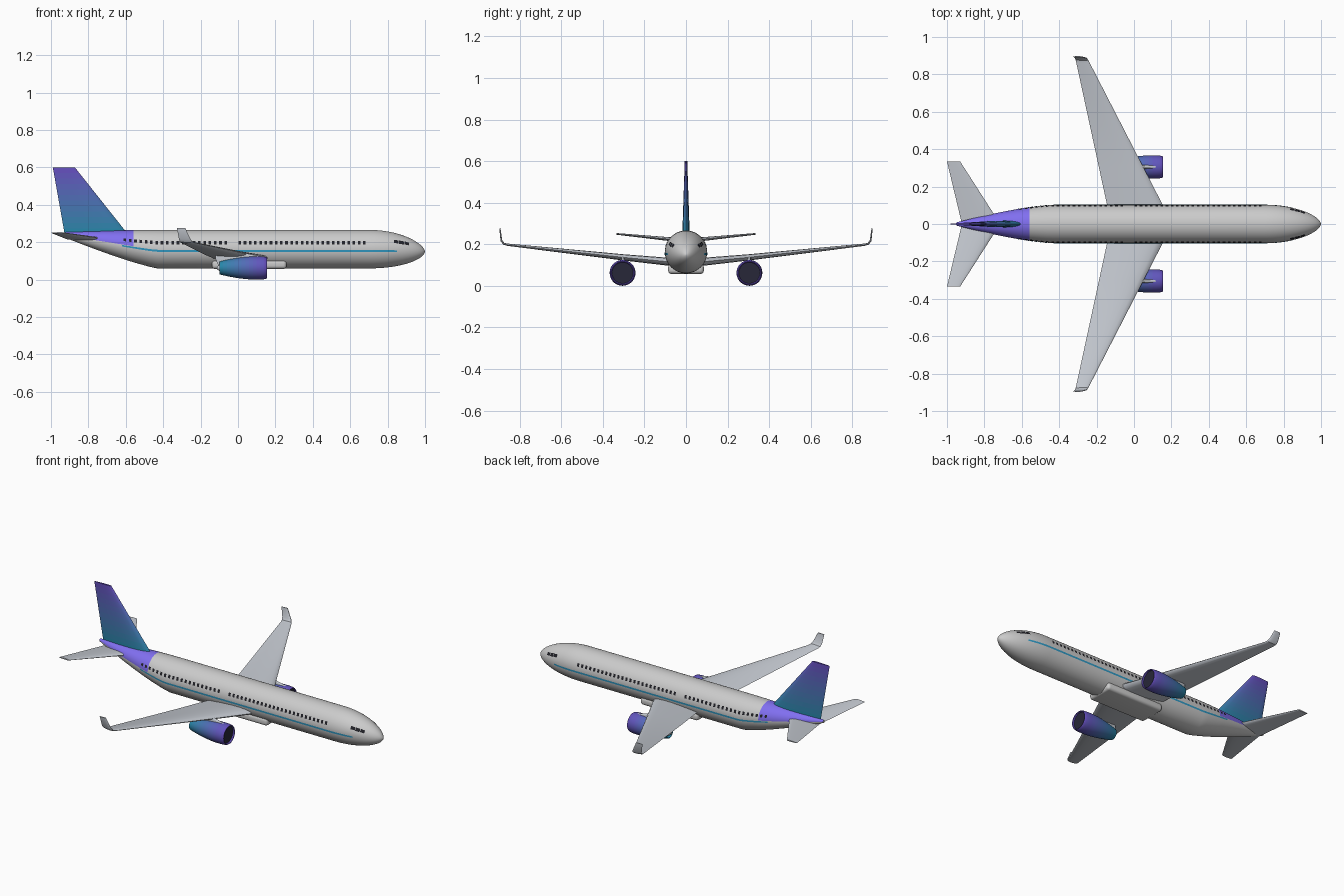
import bpy, bmesh
from math import sin, cos, pi, sqrt, radians
from mathutils import Vector

if "Cube" in bpy.data.objects:
    bpy.data.objects.remove(bpy.data.objects["Cube"])


def material(name, rgb):
    m = bpy.data.materials.new(name)
    m.diffuse_color = (*rgb, 1)
    m.use_nodes = True
    m.node_tree.nodes["Principled BSDF"].inputs["Base Color"].default_value = m.diffuse_color
    return m


def lerp(a, b, t):
    return a + (b - a) * t


white = material("white", (0.82, 0.82, 0.83))
grey = material("wing_grey", (0.56, 0.59, 0.64))
violet = material("violet", (0.22, 0.16, 0.88))
blue = material("stripe_blue", (0.03, 0.32, 0.55))
dark = material("dark", (0.015, 0.015, 0.02))
navy = material("fan_navy", (0.02, 0.02, 0.04))
GRAD = 12
teal_c, purple_c = (0.02, 0.24, 0.40), (0.13, 0.08, 0.52)
gradient = [material(f"gradient_{i}", [lerp(a, b, i / (GRAD - 1)) for a, b in zip(teal_c, purple_c)])
            for i in range(GRAD)]


def finish(name, bm, mats, mirror=False, recalc=True, angle=35):
    if recalc:
        bmesh.ops.recalc_face_normals(bm, faces=bm.faces)
    me = bpy.data.meshes.new(name)
    bm.to_mesh(me)
    bm.free()
    ob = bpy.data.objects.new(name, me)
    bpy.context.collection.objects.link(ob)
    for m in mats:
        me.materials.append(m)
    bpy.ops.object.select_all(action='DESELECT')
    ob.select_set(True)
    bpy.context.view_layer.objects.active = ob
    bpy.ops.object.shade_smooth_by_angle(angle=radians(angle))
    if mirror:
        md = ob.modifiers.new("mirror", 'MIRROR')
        md.use_axis = (False, True, False)
        md.use_clip = False
        md.use_mirror_merge = False
    return ob


def loft(name, rings, mats, pick=None, mirror=False, caps=True):
    """Skin closed rings; pick(face centre) gives the material slot."""
    bm = bmesh.new()
    vs = [[bm.verts.new(p) for p in r] for r in rings]
    n = len(vs[0])
    for a, b in zip(vs, vs[1:]):
        for i in range(n):
            j = (i + 1) % n
            bm.faces.new((a[i], a[j], b[j], b[i]))
    if caps:
        bm.faces.new(vs[0])
        bm.faces.new(vs[-1])
    if pick:
        for f in bm.faces:
            f.material_index = pick(f.calc_center_median())
    return finish(name, bm, mats, mirror)


# Fuselage cross-section: centre height, vertical and lateral radius
def hull(x):
    if x > 0.7:
        t = min((x - 0.7) / 0.3, 0.99995)
        k = (1 - t * t) ** 0.6
        return 0.163 - 0.013 * t * t, 0.103 * k, 0.102 * k
    if x < -0.43:
        t = (-0.43 - x) / 0.52
        top, bot = 0.266 - 0.014 * t * t, 0.06 + 0.175 * t ** 1.2
        return (top + bot) / 2, (top - bot) / 2, 0.102 * (1 - 0.92 * t ** 1.45)
    return 0.163, 0.103, 0.102


def skin(x, a, off=0.0):
    cz, rz, ry = hull(x)
    return Vector((x, (ry + off) * cos(a), cz + (rz + off) * sin(a)))


# Fuselage with painted tail top
SEG = 48
xs = [-0.95 + 0.03 * i for i in range(14)] + [-0.47, -0.43, -0.2, 0.1, 0.4, 0.7]
xs += [0.7 + 0.3 * sin(pi / 2 * i / 18) for i in range(1, 19)]
loft("fuselage", [[skin(x, 2 * pi * i / SEG) for i in range(SEG)] for x in xs], [white, violet],
     lambda c: int(c.x < -0.56 and c.z > hull(c.x)[0]))


# Painted patches that follow the fuselage skin on both sides
def patches(name, spans, mat, off, n=1):
    bm = bmesh.new()
    for x0, x1, a0, a1 in spans:
        for side in (1, -1):
            row = []
            for i in range(n + 1):
                x = lerp(x0, x1, i / n)
                row.append([skin(x, radians(a), off) for a in (a0, a1)])
            vs = [[bm.verts.new((p.x, p.y * side, p.z)) for p in r] for r in row]
            for p, q in zip(vs, vs[1:]):
                f = bm.faces.new((p[0], p[1], q[1], q[0]))
                f.normal_update()
                if f.normal.y * side < 0:
                    f.normal_flip()
    return finish(name, bm, [mat], recalc=False)


groups = [(-0.605, -0.065, 20), (0.01, 0.675, 25)]
windows = []
for start, end, count in groups:
    for i in range(count):
        x = lerp(start, end, i / (count - 1))
        windows.append((x - 0.007, x + 0.007, 14, 25))
patches("cabin_windows", windows, dark, 0.0015)
patches("cockpit_windows", [(0.833, 0.859, 23, 35), (0.862, 0.887, 22, 36), (0.89, 0.914, 23, 37)],
        dark, 0.002, 2)
patches("side_stripe", [(-0.62, 0.85, -8, -2)], blue, 0.0012, 60)


# Airfoil ring: leading x, trailing x, y, z, thickness, tilt of the thickness axis
def foil(le, te, y, z, t, tilt=0):
    n, pts = 9, []
    us = [(1 - cos(pi * i / n)) / 2 for i in range(n + 1)]
    for s, seq in ((1, us), (-1, us[-2:0:-1])):
        for u in seq:
            h = s * t * (1.48 * sqrt(u) - 0.63 * u - 1.76 * u ** 2 + 1.42 * u ** 3 - 0.50 * u ** 4 + 0.03 * u)
            pts.append((lerp(le, te, u), y - h * sin(radians(tilt)), z + h * cos(radians(tilt))))
    return pts


# Main wings with upturned tips
loft("wings", [foil(0.206, -0.122, 0.0, 0.108, 0.042),
               foil(0.052, -0.187, 0.30, 0.137, 0.030),
               foil(-0.236, -0.308, 0.86, 0.198, 0.011, 6),
               foil(-0.244, -0.312, 0.877, 0.203, 0.010, 30),
               foil(-0.254, -0.316, 0.888, 0.218, 0.009, 62),
               foil(-0.283, -0.327, 0.895, 0.277, 0.006, 86)], [grey], mirror=True)

# Horizontal tailplanes
loft("tailplanes", [foil(-0.715, -0.92, 0.0, 0.217, 0.022),
                    foil(-0.93, -1.0, 0.335, 0.25, 0.008)], [grey], mirror=True)

# Vertical fin with colour gradient
fin = []
for i in range(GRAD + 1):
    t = i / GRAD
    fin.append(foil(lerp(-0.59, -0.872, t), lerp(-0.927, -0.99, t), 0, lerp(0.245, 0.6, t),
                    lerp(0.036, 0.012, t), 90))
loft("tail_fin", fin, gradient, lambda c: max(0, min(GRAD - 1, int((c.z - 0.245) / 0.355 * GRAD))))


# Engines: profiles turned about the x axis
EY, EZ = 0.305, 0.0625


def turned(name, profile, mats, pick=None, caps=False, seg=36):
    rings = [[(x, EY + r * cos(2 * pi * i / seg), EZ + r * sin(2 * pi * i / seg)) for i in range(seg)]
             for x, r in profile]
    return loft(name, rings, mats, pick, True, caps)


def cowl_radius(x):
    u = max(0.0, (0.09 - x) / 0.19)
    return 0.0622 - 0.028 * u ** 1.7


cowl = [(-0.08, 0.026), (-0.1, 0.030)]
cowl += [(x, cowl_radius(x)) for x in [-0.1 + 0.02 * i for i in range(12)]]
cowl += [(0.138, 0.0608), (0.149, 0.0585), (0.154, 0.0555), (0.152, 0.0525), (0.142, 0.0505)]
turned("engine_nacelles", cowl, gradient, lambda c: max(0, min(GRAD - 1, int((c.x + 0.1) / 0.25 * GRAD))))
turned("engine_intakes", [(0.143, 0.0508), (0.105, 0.049), (0.1045, 0.002)], [navy], caps=True)
turned("engine_spinners", [(0.104, 0.013), (0.115, 0.011), (0.124, 0.007), (0.128, 0.001)], [grey], caps=True)
turned("engine_exhausts", [(-0.07, 0.027), (-0.09, 0.022), (-0.112, 0.008)], [grey], caps=True)

# Fan blades
bm = bmesh.new()
for i in range(18):
    a = 2 * pi * i / 18
    pts = [(0.107, 0.012, a), (0.107, 0.048, a - 0.08), (0.116, 0.048, a + 0.14), (0.113, 0.012, a + 0.25)]
    bm.faces.new([bm.verts.new((x, EY + r * cos(b), EZ + r * sin(b))) for x, r, b in pts])
finish("fan_blades", bm, [navy], mirror=True)

# Engine pylons
loft("engine_pylons", [foil(0.06, -0.105, EY, 0.075, 0.018, 90),
                       foil(0.115, -0.12, EY, 0.11, 0.02, 90),
                       foil(0.12, -0.12, EY, 0.125, 0.02, 90),
                       foil(0.05, -0.11, EY, 0.14, 0.016, 90)], [grey], mirror=True)

# Belly fairing
bm = bmesh.new()
bmesh.ops.create_cube(bm, size=1)
for v in bm.verts:
    v.co = Vector((0.06 + v.co.x * 0.40, v.co.y * 0.172, 0.081 + v.co.z * 0.048))
bmesh.ops.bevel(bm, geom=bm.edges[:], offset=0.018, segments=5, profile=0.5, affect='EDGES')
finish("belly_fairing", bm, [white])
